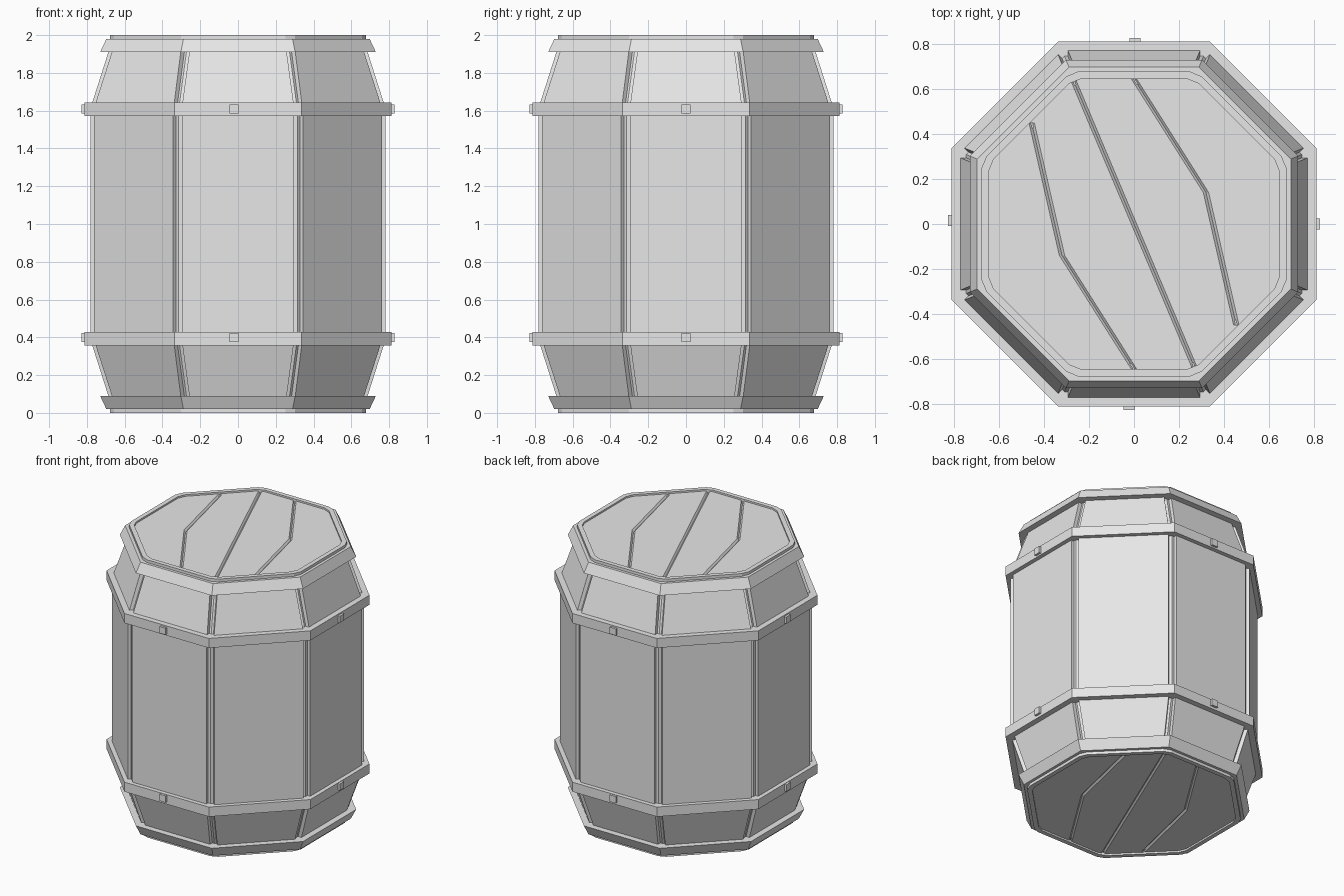
import bpy, bmesh, math
from mathutils import Matrix, Vector

if "Cube" in bpy.data.objects:
    bpy.data.objects.remove(bpy.data.objects["Cube"])

grey = bpy.data.materials.new("plain_grey")
grey.use_nodes = True
grey.diffuse_color = (0.8, 0.8, 0.8, 1)
grey.node_tree.nodes["Principled BSDF"].inputs["Base Color"].default_value = (0.8, 0.8, 0.8, 1)

TAN = math.tan(math.pi / 8)
HEIGHT = 2.0


def finish(bm, name):
    bmesh.ops.recalc_face_normals(bm, faces=bm.faces)
    mesh = bpy.data.meshes.new(name)
    bm.to_mesh(mesh)
    bm.free()
    mesh.materials.append(grey)
    obj = bpy.data.objects.new(name, mesh)
    bpy.context.collection.objects.link(obj)
    return obj


def octagon(apothem, z, cut=0.0):
    """Octagon with flat sides on the axes; cut trims its corners."""
    half = apothem * TAN - cut
    points = []
    for i in range(8):
        turn = Matrix.Rotation(i * math.pi / 4, 3, "Z")
        for side in ((-1, 1) if cut else (1,)):
            points.append(turn @ Vector((side * half, -apothem, z)))
    return points


def loft(name, profile, cut=0.0, ring=False):
    """Octagonal skin through (apothem, z) pairs; ring closes the profile on itself."""
    bm = bmesh.new()
    loops = [[bm.verts.new(p) for p in octagon(a, z, cut)] for a, z in profile]
    pairs = list(zip(loops, loops[1:]))
    if ring:
        pairs.append((loops[-1], loops[0]))
    else:
        bm.faces.new(loops[0])
        bm.faces.new(loops[-1])
    for low, high in pairs:
        n = len(low)
        for i in range(n):
            j = (i + 1) % n
            bm.faces.new((low[i], low[j], high[j], high[i]))
    return finish(bm, name)


def slab(bm, outer, turn, depth):
    """Stave panel from (half width, apothem, z) rows, extruded inwards."""
    (w0, a0, z0), (w1, a1, z1) = outer
    rows = []
    for d in (0, depth):
        corners = ((-w0, d - a0, z0), (w0, d - a0, z0), (w1, d - a1, z1), (-w1, d - a1, z1))
        rows.append([bm.verts.new(turn @ Vector(c)) for c in corners])
    front, back = rows
    bm.faces.new(front)
    bm.faces.new(back)
    for i in range(4):
        j = (i + 1) % 4
        bm.faces.new((front[i], front[j], back[j], back[i]))


def staves(name, outer):
    bm = bmesh.new()
    for i in range(8):
        slab(bm, outer, Matrix.Rotation(i * math.pi / 4, 3, "Z"), 0.05)
    return finish(bm, name)


def groove_cutter(path, top, depth, width):
    """V-shaped prism along a bent path."""
    bm = bmesh.new()
    rows = [[bm.verts.new(c) for c in ((x - width, y, top), (x + width, y, top), (x, y, top - depth))]
            for x, y in path]
    for a, b in zip(rows, rows[1:]):
        for i in range(3):
            j = (i + 1) % 3
            bm.faces.new((a[i], a[j], b[j], b[i]))
    bm.faces.new(rows[0])
    bm.faces.new(rows[-1])
    return finish(bm, "groove_cutter")


def copy_to_bottom(obj):
    """Turn a copy of an upper part over to the lower end."""
    low = obj.copy()
    low.name = obj.name.replace("upper", "lower")
    low.rotation_euler = (0, math.pi, 0)
    low.location.z = HEIGHT
    bpy.context.collection.objects.link(low)


# Inner body seen in the gaps between the staves
loft("barrel_core", [(0.64, 0.03), (0.76, 0.4), (0.76, 1.6), (0.64, 1.97)])

# Stave panels
staves("middle_staves", [(0.295, 0.782, 0.39), (0.295, 0.782, 1.61)])
upper = [staves("upper_staves", [(0.3, 0.785, 1.6), (0.255, 0.68, 1.93)])]

# Hoops and end rim
upper.append(loft("upper_hoop", [(0.74, 1.573), (0.812, 1.573), (0.812, 1.642), (0.74, 1.642)], ring=True))
upper.append(loft("upper_end_hoop", [(0.62, 1.91), (0.73, 1.91), (0.697, 1.98), (0.62, 1.98)], ring=True))
upper.append(loft("upper_rim", [(0.645, 1.95), (0.677, 1.95), (0.677, 2.0), (0.645, 2.0)], cut=0.03, ring=True))

# Lid with plank grooves
lid = loft("upper_lid", [(0.655, 1.95), (0.655, 1.988)], cut=0.03)
side_path = [(0, 0.645), (0.32, 0.14), (0.455, -0.45)]
paths = [side_path, [(-x, -y) for x, y in side_path], [(-0.27, 0.64), (0.27, -0.64)]]
bpy.context.view_layer.objects.active = lid
for path in paths:
    cutter = groove_cutter(path, 1.99, 0.014, 0.014)
    cutter.hide_render = True
    mod = lid.modifiers.new("groove", "BOOLEAN")
    mod.operation = "DIFFERENCE"
    mod.solver = "EXACT"
    mod.object = cutter
    bpy.ops.object.modifier_apply(modifier=mod.name)
    bpy.data.objects.remove(cutter)
upper.append(lid)

for part in upper:
    copy_to_bottom(part)

# Hoop rivets on the four main sides: front, right, back, left
for level, z in (("lower", 0.4), ("upper", 1.608)):
    bm = bmesh.new()
    for i, shift in enumerate((-0.022, 0.0, -0.004, -0.016)):
        place = (Matrix.Rotation(i * math.pi / 2, 4, "Z")
                 @ Matrix.Translation((shift, -0.805, z))
                 @ Matrix.Diagonal((0.048, 0.046, 0.048, 1)))
        bmesh.ops.create_cube(bm, size=1, matrix=place)
    finish(bm, level + "_hoop_rivets")
